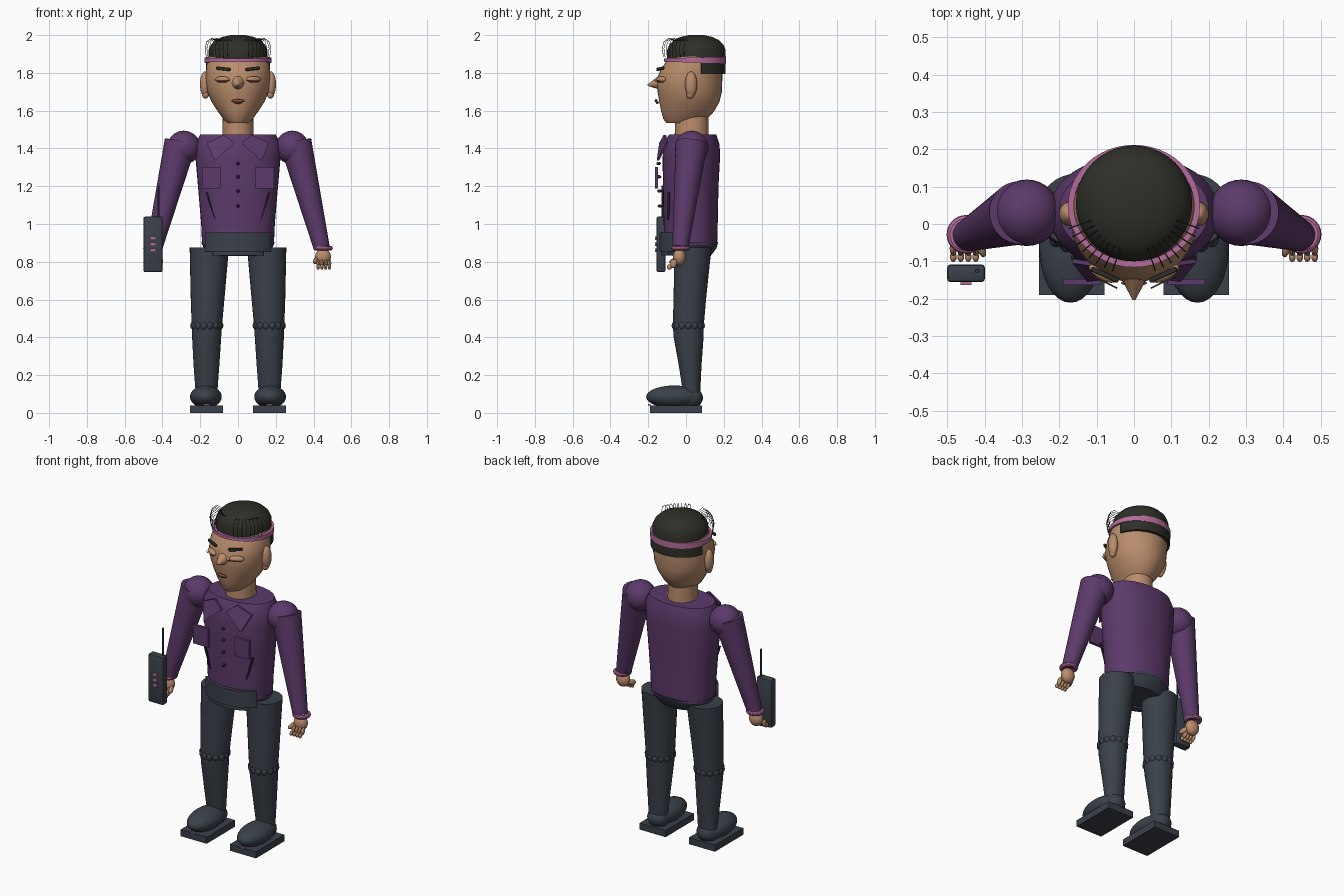
import bpy, bmesh, math
from mathutils import Vector

if "Cube" in bpy.data.objects:
    bpy.data.objects.remove(bpy.data.objects["Cube"])


def material(name, rgb):
    m = bpy.data.materials.new(name)
    m.diffuse_color = (*rgb, 1)
    m.use_nodes = True
    m.node_tree.nodes["Principled BSDF"].inputs["Base Color"].default_value = m.diffuse_color
    return m


PURPLE = material("purple_cloth", (0.108, 0.042, 0.145))
SKIN = material("skin", (0.49, 0.265, 0.15))
SLATE = material("dark_slate", (0.043, 0.053, 0.068))
HAIR = material("black_hair", (0.028, 0.028, 0.021))
PINK = material("pink_trim", (0.46, 0.15, 0.33))
DARK = material("dark_purple", (0.025, 0.012, 0.03))
LIP = material("lips", (0.2, 0.075, 0.05))


def finish(name, bm, mat):
    bmesh.ops.recalc_face_normals(bm, faces=bm.faces)
    me = bpy.data.meshes.new(name)
    bm.to_mesh(me)
    bm.free()
    me.materials.append(mat)
    ob = bpy.data.objects.new(name, me)
    bpy.context.collection.objects.link(ob)
    return ob


def loft(name, sections, mat, n=32, power=2.0):
    """Skin over horizontal ovals given as (z, cx, cy, rx, ry)."""
    bm = bmesh.new()
    rings = []
    for z, cx, cy, rx, ry in sections:
        ring = []
        for i in range(n):
            a = 2 * math.pi * i / n
            c, s = math.cos(a), math.sin(a)
            ring.append(bm.verts.new((cx + rx * math.copysign(abs(c) ** (2 / power), c),
                                      cy + ry * math.copysign(abs(s) ** (2 / power), s), z)))
        rings.append(ring)
    for a, b in zip(rings, rings[1:]):
        for i in range(n):
            j = (i + 1) % n
            bm.faces.new((a[i], a[j], b[j], b[i]))
    bm.faces.new(rings[0])
    bm.faces.new(rings[-1])
    return finish(name, bm, mat)


def band(name, cy, rx, ry, zfun, a0, a1, mat, thick=0.012, n=48):
    """Curved strip around an oval; zfun(angle) gives bottom and top."""
    bm = bmesh.new()
    rows = []
    for i in range(n + 1):
        a = math.radians(a0 + (a1 - a0) * i / n)
        z0, z1 = zfun(a)
        rows.append([bm.verts.new(((rx - t) * math.cos(a), cy + (ry - t) * math.sin(a), z))
                     for t, z in ((0, z0), (0, z1), (thick, z1), (thick, z0))])
    for a, b in zip(rows, rows[1:]):
        for i in range(4):
            j = (i + 1) % 4
            bm.faces.new((a[i], a[j], b[j], b[i]))
    bm.faces.new(rows[0])
    bm.faces.new(rows[-1])
    bmesh.ops.remove_doubles(bm, verts=bm.verts, dist=1e-5)
    return finish(name, bm, mat)


def ball(name, loc, rad, mat, seg=24, rot=(0, 0, 0)):
    bm = bmesh.new()
    bmesh.ops.create_uvsphere(bm, u_segments=seg, v_segments=seg // 2, radius=1)
    bmesh.ops.scale(bm, vec=rad, verts=bm.verts)
    ob = finish(name, bm, mat)
    ob.location, ob.rotation_euler = loc, rot
    return ob


def box(name, loc, size, mat, rot=(0, 0, 0), bevel=0.0):
    bm = bmesh.new()
    bmesh.ops.create_cube(bm, size=1)
    bmesh.ops.scale(bm, vec=size, verts=bm.verts)
    if bevel:
        bmesh.ops.bevel(bm, geom=bm.edges[:], offset=bevel, segments=2, affect='EDGES', profile=0.5)
    ob = finish(name, bm, mat)
    ob.location, ob.rotation_euler = loc, rot
    return ob


def cone(name, p, q, r1, r2, mat, seg=24):
    p, q = Vector(p), Vector(q)
    bm = bmesh.new()
    bmesh.ops.create_cone(bm, cap_ends=True, segments=seg, radius1=r1, radius2=r2, depth=(q - p).length)
    ob = finish(name, bm, mat)
    ob.rotation_mode = 'QUATERNION'
    ob.rotation_quaternion = (q - p).to_track_quat('Z', 'Y')
    ob.location = (p + q) / 2
    return ob


def wire(name, paths, radius, mat):
    cu = bpy.data.curves.new(name, 'CURVE')
    cu.dimensions, cu.bevel_depth, cu.bevel_resolution = '3D', radius, 0
    for pts in paths:
        sp = cu.splines.new('POLY')
        sp.points.add(len(pts) - 1)
        for k, p in zip(sp.points, pts):
            k.co = (*p, 1)
    cu.materials.append(mat)
    ob = bpy.data.objects.new(name, cu)
    bpy.context.collection.objects.link(ob)
    return ob


# Torso, neck and pelvis
loft("torso", [(.89, 0, .025, .19, .14), (1.0, 0, .025, .195, .143), (1.2, 0, .025, .212, .147),
               (1.35, 0, .028, .225, .152), (1.42, 0, .03, .225, .148), (1.475, 0, .035, .2, .125)],
     PURPLE, 40, 2.2)
loft("neck", [(1.45, 0, .03, .083, .09), (1.6, 0, .03, .08, .088)], SKIN)
loft("pelvis", [(.83, 0, .03, .14, .1), (.87, 0, .03, .18, .13), (.905, 0, .028, .195, .143)], SLATE)
band("belt_front", .02, .205, .16, lambda a: (.855, .955), 212, 328, SLATE, .04)
band("belt_flap", .02, .2, .15, lambda a: (.833, .87), 228, 312, SLATE, .04)

# Head with a long nose and ears
loft("head", [(1.535, 0, -.02, .055, .085), (1.555, 0, -.005, .078, .115), (1.6, 0, .01, .11, .142),
              (1.65, 0, .018, .142, .16), (1.7, 0, .02, .162, .17), (1.76, 0, .018, .17, .174),
              (1.81, 0, .027, .17, .165), (1.86, 0, .045, .165, .15), (1.9, 0, .055, .15, .14)], SKIN, 36)
cone("nose", (0, -.12, 1.75), (0, -.203, 1.735), .048, .004, SKIN)
ball("mouth", (0, -.158, 1.652), (.035, .008, .009), LIP)
ball("lower_lip", (0, -.152, 1.643), (.022, .008, .007), LIP)
for s in (-1, 1):
    ball("ear", (s * .175, .027, 1.74), (.026, .032, .068), SKIN)
    ball("ear_lobe", (s * .172, .022, 1.685), (.018, .02, .022), SKIN)
    ball("eyelid", (s * .083, -.132, 1.765), (.042, .018, .017), SKIN, rot=(0, 0, s * .5))
    wire("eye_line", [[(s * x, -.172 + (x - .045) * .5, 1.757 + 1.5 * (x - .083) ** 2)
                       for x in (.045, .065, .083, .1, .118)]], .002, LIP)
    box("eyebrow", (s * .078, -.136, 1.822), (.08, .014, .017), HAIR, (0, -s * .1, s * .42), .004)

# Hair cap, nape hair, headband and loose strands
loft("hair_cap", [(1.865, 0, .055, .155, .155), (1.92, 0, .055, .156, .155), (1.95, 0, .055, .143, .143),
                  (1.975, 0, .055, .117, .117), (1.99, 0, .055, .085, .085), (2.0, 0, .055, .04, .04)], HAIR, 40)
band("nape_hair", .048, .172, .162, lambda a: (1.795, 1.872), 12, 168, HAIR, .04)


def band_height(a):
    h = .009 + .009 * (.5 + .5 * math.sin(a))
    return 1.868 - h, 1.868 + h


band("headband", .048, .177, .164, band_height, 0, 360, PINK, .016)
strands = []
for s in (-1, 1):
    for k in range(8):
        a = math.radians(-72 + k * 7.5)
        strands.append([(s * r * math.cos(a), .05 + r * math.sin(a), z) for r, z in
                        ((.12, 1.97), (.15, 1.983), (.175, 1.965), (.185, 1.93), (.178, 1.885))])
wire("hair_strands", strands, .0016, HAIR)

# Shirt details
for z in (1.32, 1.25, 1.175, 1.095):
    ball("shirt_button", (0, -.145 + (1.32 - z) * .03, z), (.009, .012, .009), DARK, 12)
for s in (-1, 1):
    box("chest_pocket", (s * .14, -.155, 1.245), (.1, .016, .115), PURPLE)
    box("side_slit", (s * .143, -.091, 1.095), (.008, .012, .15), DARK, (0, s * .3, 0))
    bm = bmesh.new()
    quad = [(.015, -.142, 1.43), (.075, -.118, 1.472), (.165, -.105, 1.43), (.125, -.155, 1.335)]
    front = [bm.verts.new((s * x, y, z)) for x, y, z in quad]
    back = [bm.verts.new((s * x, y + .012, z)) for x, y, z in quad]
    bm.faces.new(front)
    bm.faces.new(back)
    for i in range(4):
        j = (i + 1) % 4
        bm.faces.new((front[i], front[j], back[j], back[i]))
    finish("lapel", bm, PURPLE)

# Arms, cuffs and hands
for s in (-1, 1):
    ball("shoulder", (s * .287, .03, 1.405), (.089, .089, .089), PURPLE, 32)
    cone("sleeve", (s * .305, .03, 1.43), (s * .443, -.03, .875), .085, .043, PURPLE, 32)
    bpy.ops.mesh.primitive_torus_add(location=(s * .45, -.028, .872), major_radius=.039, minor_radius=.013,
                                     major_segments=28, minor_segments=10)
    cuff = bpy.context.object
    cuff.name = "cuff"
    cuff.data.materials.append(PINK)
    ball("palm", (s * .45, -.035, .825), (.042, .034, .046), SKIN)
    for k in range(4):
        x = s * (.424 + k * .02)
        ball("finger", (x, -.066, .79), (.01, .018, .025), SKIN, 12, (-.4, 0, 0))
        ball("fingertip", (x, -.088, .772), (.009, .014, .014), SKIN, 12)
    ball("thumb", (s * .41, -.062, .805), (.012, .03, .016), SKIN, 12, (.3, 0, s * -.3))

# Hand radio
box("radio_body", (-.45, -.132, .892), (.102, .048, .294), SLATE, bevel=.01)
cone("radio_antenna", (-.42, -.125, 1.03), (-.42, -.125, 1.205), .006, .005, SLATE, 10)
for z in (.86, .892, .924):
    box("radio_key", (-.45, -.159, z), (.03, .01, .019), PINK)

# Legs, knee ruffles and shoes
for s in (-1, 1):
    loft("leg", [(.1, s * .167, .03, .057, .045), (.25, s * .167, .022, .068, .06),
                 (.4, s * .166, .014, .077, .079), (.46, s * .165, .012, .08, .082),
                 (.6, s * .161, .02, .089, .086), (.875, s * .152, .037, .104, .098)], SLATE)
    for k in range(14):
        a = 2 * math.pi * k / 14
        ball("knee_ruffle", (s * .165 + .068 * math.cos(a), .012 + .07 * math.sin(a), .462),
             (.02, .02, .024), SLATE, 12)
    box("sole", (s * .167, -.053, .02), (.176, .275, .04), SLATE)
    ball("shoe", (s * .17, -.063, .085), (.084, .148, .06), SLATE, 32)
    ball("shoe_heel", (s * .167, .02, .08), (.066, .07, .058), SLATE)
    box("shoe_tag", (s * .167, -.194, .043), (.03, .012, .008), PINK)

# Smooth shading with crisp edges
bpy.ops.object.select_all(action='DESELECT')
for ob in bpy.context.scene.objects:
    if ob.type == 'MESH':
        ob.select_set(True)
        bpy.context.view_layer.objects.active = ob
bpy.ops.object.shade_smooth_by_angle(angle=math.radians(35))
